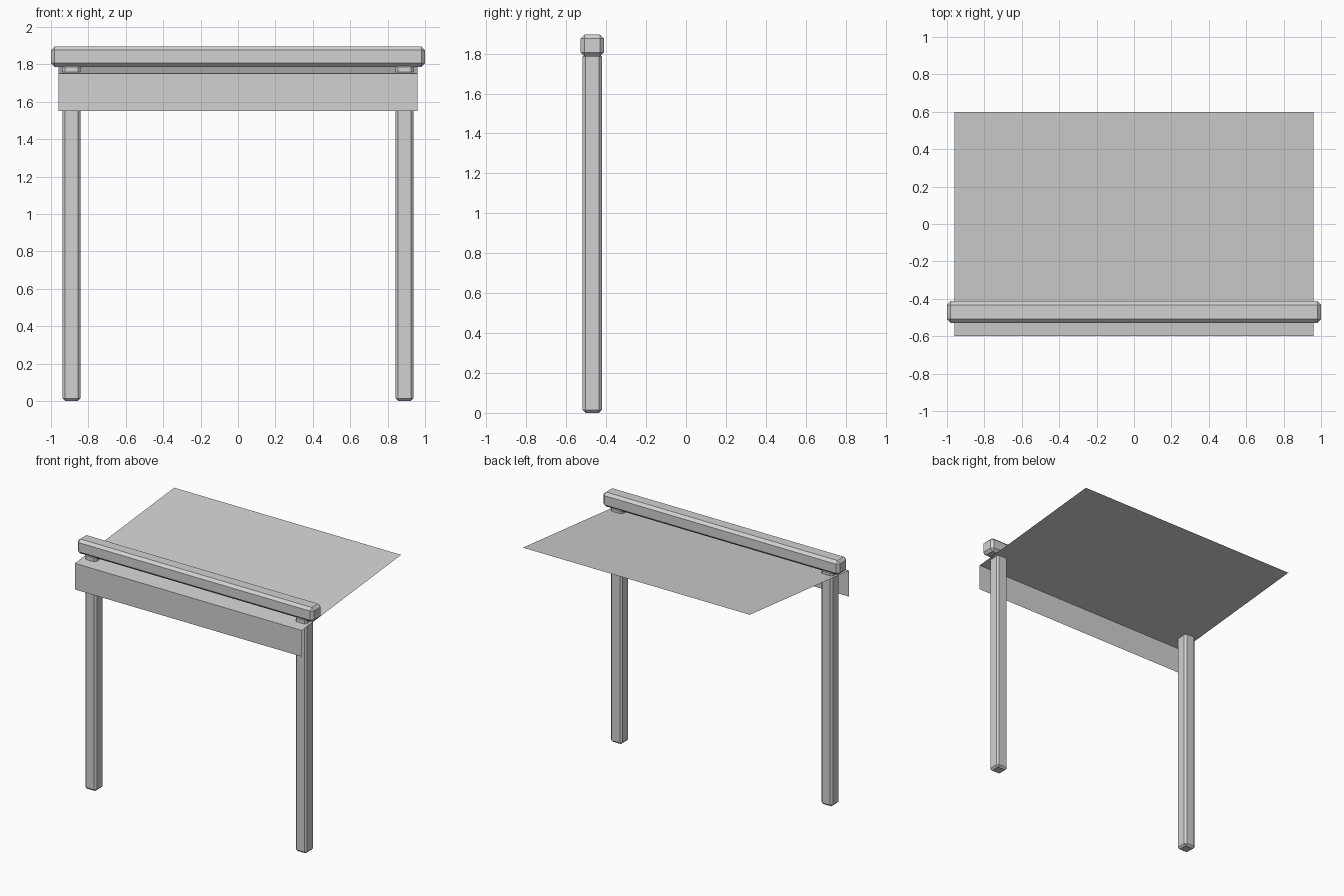
import bpy
import bmesh

if "Cube" in bpy.data.objects:
    bpy.data.objects.remove(bpy.data.objects["Cube"])

# One flat grey for the whole model
grey = bpy.data.materials.new("plain_grey")
grey.diffuse_color = (0.64, 0.64, 0.64, 1.0)
grey.use_nodes = True
grey.node_tree.nodes["Principled BSDF"].inputs["Base Color"].default_value = grey.diffuse_color


def add_object(name, bm):
    mesh = bpy.data.meshes.new(name)
    bm.to_mesh(mesh)
    bm.free()
    mesh.materials.append(grey)
    obj = bpy.data.objects.new(name, mesh)
    bpy.context.collection.objects.link(obj)
    return obj


def chamfered_box(name, lo, hi, chamfer):
    """Box between two corners with every edge chamfered once."""
    bm = bmesh.new()
    bmesh.ops.create_cube(bm, size=1.0)
    for v in bm.verts:
        for i in range(3):
            v.co[i] = lo[i] if v.co[i] < 0 else hi[i]
    bmesh.ops.bevel(bm, geom=bm.edges[:], offset=chamfer, offset_type='OFFSET',
                    segments=1, profile=0.5, affect='EDGES')
    return add_object(name, bm)


# Two upright posts
for side, x in (("left", -0.89), ("right", 0.89)):
    chamfered_box(side + "_post", (x - 0.048, -0.518, 0.0),
                  (x + 0.048, -0.422, 1.80), 0.014)

# Heavy cross beam resting on the posts
chamfered_box("cross_beam", (-1.0, -0.528, 1.786), (1.0, -0.412, 1.896), 0.02)

# Thin awning: front drop, then a sheet rising gently to the back
profile = [(-0.6, 1.55), (-0.6, 1.75), (0.6, 1.87)]
bm = bmesh.new()
rows = [[bm.verts.new((x, y, z)) for x in (-0.96, 0.96)] for y, z in profile]
for a, b in zip(rows, rows[1:]):
    bm.faces.new((a[0], a[1], b[1], b[0]))
add_object("awning_sheet", bm)
